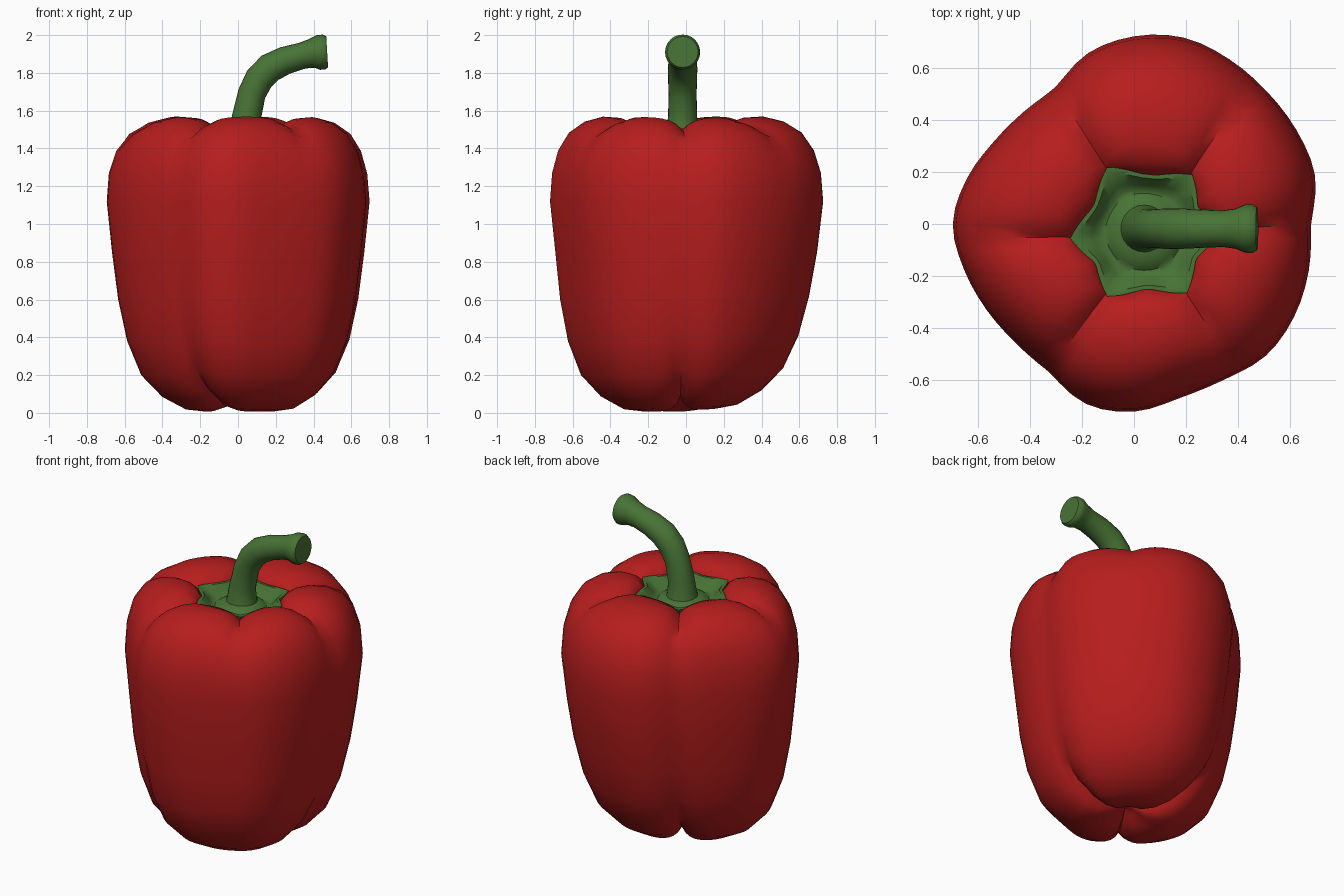
import bpy, bmesh
from math import radians, cos, sin, exp, atan2
from mathutils import Vector

if "Cube" in bpy.data.objects:
    bpy.data.objects.remove(bpy.data.objects["Cube"])

COLUMNS = 72


def material(name, rgb):
    m = bpy.data.materials.new(name)
    m.use_nodes = True
    m.diffuse_color = (*rgb, 1)
    bsdf = m.node_tree.nodes["Principled BSDF"]
    bsdf.inputs["Base Color"].default_value = (*rgb, 1)
    bsdf.inputs["Roughness"].default_value = 0.6
    return m


def loft(name, rings, mat, sharp):
    """Skin a list of point rings and close both ends."""
    bm = bmesh.new()
    rows = [[bm.verts.new(p) for p in ring] for ring in rings]
    n = len(rows[0])
    for a, b in zip(rows, rows[1:]):
        for i in range(n):
            j = (i + 1) % n
            bm.faces.new((a[i], a[j], b[j], b[i]))
    bm.faces.new(rows[0][::-1])
    bm.faces.new(rows[-1])
    bmesh.ops.recalc_face_normals(bm, faces=bm.faces)
    mesh = bpy.data.meshes.new(name)
    bm.to_mesh(mesh)
    bm.free()
    mesh.materials.append(mat)
    obj = bpy.data.objects.new(name, mesh)
    bpy.context.collection.objects.link(obj)
    bpy.ops.object.select_all(action="DESELECT")
    obj.select_set(True)
    bpy.context.view_layer.objects.active = obj
    bpy.ops.object.shade_smooth_by_angle(angle=radians(sharp))


def spline(a, b, c, d, t):
    return b + 0.5 * t * (c - a + t * (2*a - 5*b + 4*c - d + t * (3*(b - c) + d - a)))


red = material("pepper_red", (0.47, 0.0125, 0.0125))
green = material("stem_green", (0.065, 0.172, 0.036))

# Widest outline of the fruit, one radius every 15 degrees from +x
OUTLINE = [.685, .72, .72, .72, .73, .74, .72, .68, .61, .605, .625, .665,
           .695, .675, .655, .645, .66, .715, .72, .69, .69, .715, .71, .695]
MAJOR = (0, 120, 240)    # creases running from top to bottom
MINOR = (50, 185, 305)   # creases on the shoulders only


def outline(deg):
    i, t = divmod(deg / 15, 1)
    return spline(*[OUTLINE[int(i + k) % 24] for k in (-1, 0, 1, 2)], t)


def nearest(deg, creases):
    return min(abs((deg - c + 180) % 360 - 180) for c in creases)


def star(deg):
    """One at each crease, falling to zero between creases."""
    return max(0, 1 - nearest(deg, MAJOR + MINOR) / 30) ** 1.4


# Profile: radius fraction, height, major crease depth, minor crease depth
PROFILE = [
    (.02, .10, .02, 0), (.08, .075, .06, 0), (.16, .03, .09, 0), (.28, .006, .10, 0),
    (.43, .018, .10, 0), (.60, .085, .085, 0), (.75, .20, .06, 0), (.85, .38, .025, 0),
    (.915, .60, .01, 0), (.96, .85, .006, 0), (1, 1.12, .008, 0), (.985, 1.27, .02, 0),
    (.94, 1.39, .035, .012), (.86, 1.485, .06, .035), (.74, 1.545, .08, .065),
    (.60, 1.572, .095, .085), (.47, 1.566, .10, .095), (.38, 1.543, .09, .09),
    (.32, 1.49, .03, .03), (.29, 1.41, .03, .03), (.03, 1.38, 0, 0)]


def body_point(deg, f, z, major, minor):
    a = radians(deg)
    r = f * (outline(deg) * f + .69 * (1 - f))
    depth = (major * exp(-nearest(deg, MAJOR) / 9)
             + minor * exp(-nearest(deg, MINOR) / 9))
    low = max(0, 1 - z / .9)
    if z > 1:
        # shoulders centre on the cap, and the rim opens around its tips
        core = Vector((.058 * (1 - f), -.045 * (1 - f), .8))
        r += .06 * star(deg) * min(1, max(0, (.5 - f) / .18))
    else:
        # the underside leans to the front and lifts at the back
        core = Vector((.04 * low * (1 - f), -.03 * low, .8))
        z += .06 * low * f * max(0, sin(a))
    return core + Vector((r * cos(a), r * sin(a), z - .8)) * (1 - depth)


angles = [i * 360 / COLUMNS for i in range(COLUMNS)]
loft("pepper_body", [[body_point(d, *row) for d in angles] for row in PROFILE], red, 50)

# Six-pointed dished cap whose tips reach into the creases
CAP = [(.9, 1.43), (1, 1.465), (1.02, 1.505), (.95, 1.505), (.82, 1.465), (.74, 1.447),
       (.68, 1.445), (.62, 1.457), (.5, 1.472), (.3, 1.48), (.05, 1.48)]


def cap_point(deg, s, z):
    r = s * (.217 + .06 * star(deg) * max(0, (s - .65) / .35))
    return Vector((.04 + r * cos(radians(deg)), -.03 + r * sin(radians(deg)), z))


loft("green_cap", [[cap_point(d, *row) for d in angles] for row in CAP], green, 45)

# Bent stem: x, z, radius along its centre line
STEM = [(.04, 1.44, .10), (.04, 1.49, .086), (.046, 1.57, .077), (.073, 1.69, .074),
        (.112, 1.768, .077), (.17, 1.827, .078), (.25, 1.866, .074), (.34, 1.891, .07),
        (.39, 1.903, .077), (.425, 1.908, .092), (.455, 1.91, .093), (.472, 1.911, .082)]
rings = []
for i, (x, z, r) in enumerate(STEM):
    before, after = STEM[max(i - 1, 0)], STEM[min(i + 1, len(STEM) - 1)]
    lean = atan2(after[1] - before[1], after[0] - before[0])
    ring = []
    for k in range(24):
        a = radians(k * 15)
        side = r * cos(a)
        ring.append(Vector((x - side * sin(lean), -.018 + r * sin(a), z + side * cos(lean))))
    rings.append(ring)
loft("stem", rings, green, 45)
